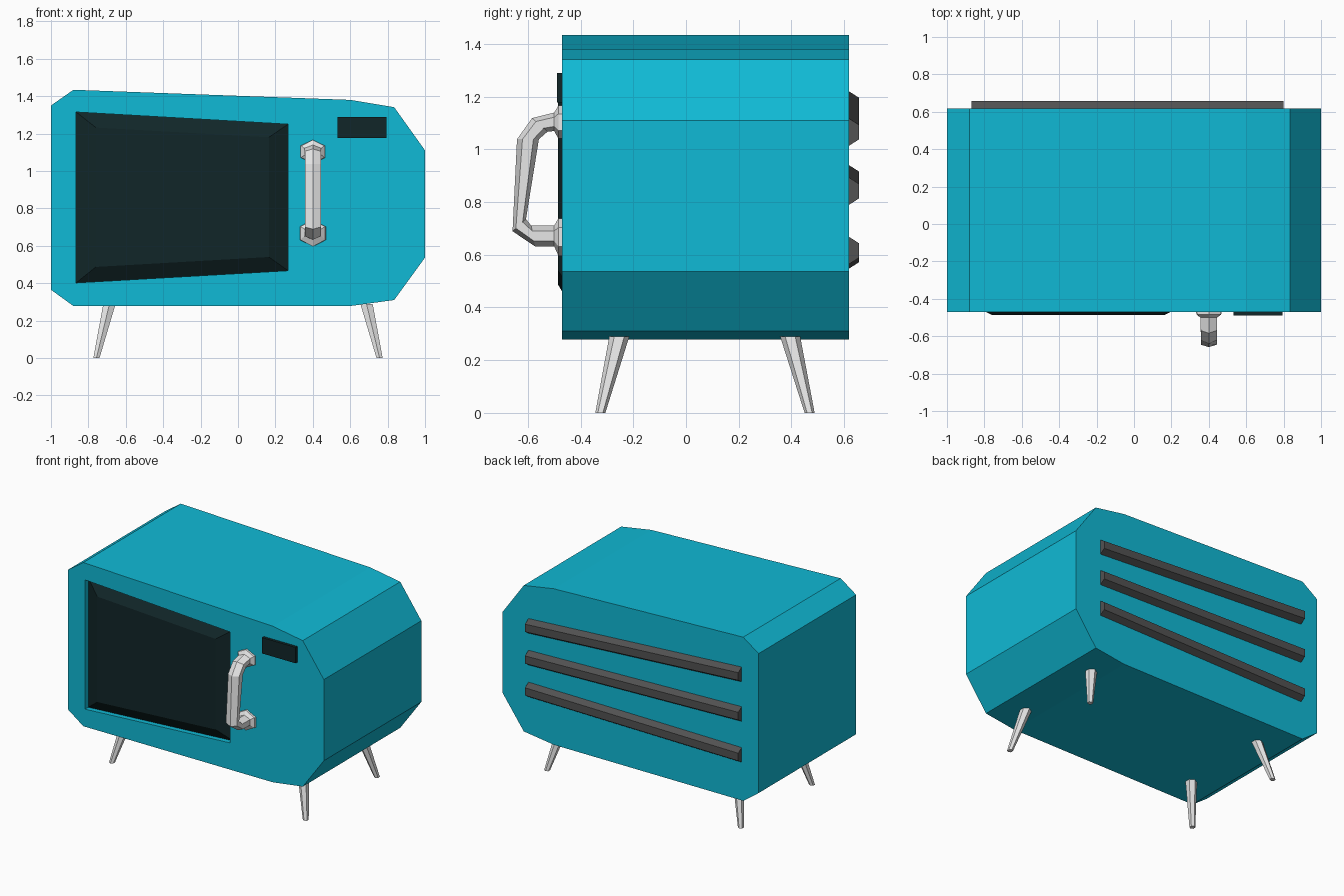
import bpy, bmesh, math

if "Cube" in bpy.data.objects:
    bpy.data.objects.remove(bpy.data.objects["Cube"])


def material(name, rgb):
    m = bpy.data.materials.new(name)
    m.diffuse_color = (*rgb, 1)
    m.use_nodes = True
    m.node_tree.nodes["Principled BSDF"].inputs["Base Color"].default_value = m.diffuse_color
    return m


teal = material("teal_enamel", (0.005, 0.49, 0.67))
dark = material("dark_glass", (0.0056, 0.0195, 0.0212))
vent_grey = material("vent_grey", (0.084, 0.084, 0.084))
metal = material("light_metal", (0.8, 0.8, 0.8))


def loft(name, rings, mat):
    """Closed flat-shaded solid through rings with equal point counts."""
    bm = bmesh.new()
    loops = [[bm.verts.new(p) for p in ring] for ring in rings]
    n = len(loops[0])
    for a, b in zip(loops, loops[1:]):
        for i in range(n):
            j = (i + 1) % n
            bm.faces.new((a[i], a[j], b[j], b[i]))
    bm.faces.new(loops[0][::-1])
    bm.faces.new(loops[-1])
    bmesh.ops.recalc_face_normals(bm, faces=bm.faces)
    mesh = bpy.data.meshes.new(name)
    bm.to_mesh(mesh)
    bm.free()
    ob = bpy.data.objects.new(name, mesh)
    bpy.context.collection.objects.link(ob)
    mesh.materials.append(mat)
    return ob


def at_y(points, y):
    return [(x, y, z) for x, z in points]


# Body: skewed profile extruded front to back
FRONT, BACK = -0.47, 0.618
profile = [(-1, 0.365), (-0.88, 0.278), (0.6, 0.278), (0.835, 0.31), (1, 0.537),
           (1, 1.11), (0.835, 1.341), (0.6, 1.38), (-0.88, 1.434), (-1, 1.35)]
body = loft("body", [at_y(profile, FRONT), at_y(profile, BACK)], teal)

# Window recess cut into the front
outer = [(-0.865, 0.402), (0.268, 0.467), (0.268, 1.25), (-0.865, 1.315)]
inner = [(-0.76, 0.487), (0.165, 0.54), (0.165, 1.18), (-0.76, 1.232)]
cutter = loft("window_cutter", [at_y(outer, -0.6), at_y(outer, -0.432)], teal)
cutter.hide_render = True
cut = body.modifiers.new("recess", "BOOLEAN")
cut.operation, cut.solver, cut.object = "DIFFERENCE", "EXACT", cutter
bpy.context.view_layer.objects.active = body
bpy.ops.object.modifier_apply(modifier=cut.name)
bpy.data.objects.remove(cutter)

# Raised glass pane and display
loft("window", [at_y(outer, -0.434), at_y(inner, -0.486)], dark)
display = [(0.532, 1.177), (0.793, 1.177), (0.793, 1.289), (0.532, 1.289)]
loft("display", [at_y(display, FRONT + 0.01), at_y(display, -0.49)], dark)

# Back vents: slanted bars with chamfered long edges
for i, (z_left, z_right) in enumerate([(1.168, 1.065), (0.888, 0.841), (0.599, 0.616)]):
    rings = []
    for x, z in ((-0.868, z_left), (0.798, z_right)):
        rings.append([(x, BACK - 0.01, z - 0.052), (x, BACK, z - 0.052), (x, 0.657, z - 0.027),
                      (x, 0.657, z + 0.027), (x, BACK, z + 0.052), (x, BACK - 0.01, z + 0.052)])
    loft(f"vent_{i + 1}", rings, vent_grey)


# Handle: hexagonal tube given by outer point, inner point and half width
def handle_ring(oy, oz, iy, iz, w):
    shape = [(0, 0), (w, 0.25), (w, 0.75), (0, 1), (-w, 0.75), (-w, 0.25)]
    return [(0.4 + dx, oy + (iy - oy) * t, oz + (iz - oz) * t) for dx, t in shape]


path = [(-0.46, 1.166, -0.46, 1.04, 0.068), (-0.484, 1.166, -0.484, 1.04, 0.062),
        (-0.5, 1.139, -0.5, 1.069, 0.045), (-0.584, 1.118, -0.525, 1.067, 0.043),
        (-0.641, 1.038, -0.558, 1.038, 0.043), (-0.658, 0.689, -0.607, 0.735, 0.043),
        (-0.573, 0.632, -0.587, 0.71, 0.043), (-0.5, 0.632, -0.5, 0.71, 0.045),
        (-0.484, 0.596, -0.484, 0.738, 0.066), (-0.46, 0.596, -0.46, 0.738, 0.072)]
loft("door_handle", [handle_ring(*p) for p in path], metal)


# Splayed tapering legs
def hexagon(cx, cy, z, r):
    return [(cx + r * math.cos(math.radians(60 * k + 30)),
             cy + r * math.sin(math.radians(60 * k + 30)), z) for k in range(6)]


for side, s in (("left", -1), ("right", 1)):
    for end, y_foot, y_top in (("front", -0.325, -0.253), ("back", 0.469, 0.395)):
        loft(f"{end}_{side}_leg", [hexagon(s * 0.757, y_foot, 0, 0.019),
                                   hexagon(s * 0.687, y_top, 0.29, 0.038)], metal)
